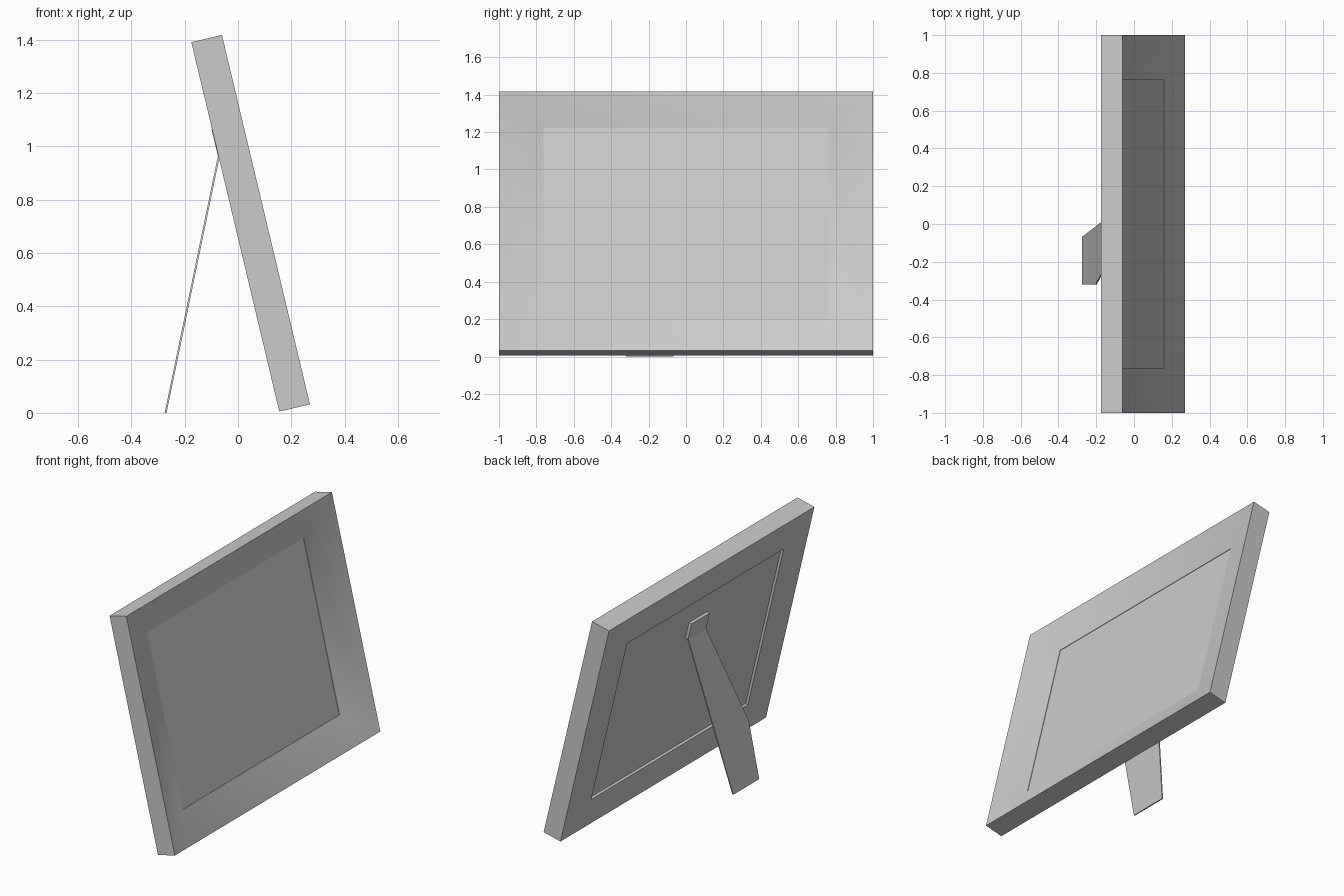
import bpy, math
from mathutils import Matrix, Vector

if "Cube" in bpy.data.objects:
    bpy.data.objects.remove(bpy.data.objects["Cube"], do_unlink=True)

grey = bpy.data.materials.new("plain grey")
grey.use_nodes = True
colour = (0.6, 0.6, 0.6, 1)
grey.diffuse_color = colour
grey.node_tree.nodes["Principled BSDF"].inputs["Base Color"].default_value = colour

HEIGHT, THICK, BORDER_Y, BORDER_Z = 1.424, 0.118, 0.238, 0.185
RECESS, BACK_RECESS = 0.07, 0.016
# Leaning space: x = depth from the back, y = width, z = height along the frame
LEAN = Matrix.Translation((0.155, 0, 0.005)) @ Matrix.Rotation(math.radians(-13.4), 4, 'Y')


def make(name, verts, faces, matrix=Matrix()):
    mesh = bpy.data.meshes.new(name)
    mesh.from_pydata([matrix @ Vector(v) for v in verts], [], faces)
    mesh.materials.append(grey)
    mesh.validate()
    obj = bpy.data.objects.new(name, mesh)
    bpy.context.collection.objects.link(obj)
    return obj


def rectangle(inset, depth):
    """Four corners of a rectangle; inset 0 is the outer edge, 1 the opening."""
    y, z = 1 - inset * BORDER_Y, inset * BORDER_Z
    return [(depth, -y, z), (depth, y, z), (depth, y, HEIGHT - z), (depth, -y, HEIGHT - z)]


def prism(name, near, far, matrix=Matrix()):
    """Solid between two matching outlines."""
    n = len(near)
    sides = [(i, i + n, (i + 1) % n + n, (i + 1) % n) for i in range(n)]
    return make(name, near + far, [tuple(range(n)), tuple(range(2 * n - 1, n - 1, -1))] + sides, matrix)


# Picture frame: four-point moulding profile carried round the rectangle
profile = [(0, 0), (0, THICK), (1, THICK - RECESS), (1, 0)]
verts = [v for p in profile for v in rectangle(*p)]
faces = []
for a in range(4):
    b = (a + 1) % 4
    for i in range(4):
        j = (i + 1) % 4
        faces.append((4 * a + i, 4 * a + j, 4 * b + j, 4 * b + i))
frame = make("frame", verts, faces, LEAN)

# Picture panel set in the opening
panel = prism("picture_panel", rectangle(1, BACK_RECESS), rectangle(1, THICK - RECESS - 0.003), LEAN)

# Hinge tab of the stand, lying against the back panel
tab_outline = [(-0.088, 0.985), (0.088, 0.985), (0.088, 1.09), (-0.088, 1.09)]
tab = prism("stand_tab", [(-0.002, y, z) for y, z in tab_outline],
            [(BACK_RECESS + 0.002, y, z) for y, z in tab_outline], LEAN)

# Stand leg: thin tapered plate from the tab to the floor
outline = [(-0.068, 0), (0.086, 0.965), (-0.088, 0.965), (-0.32, 0.34), (-0.32, 0)]
leg_x = lambda z: -0.275 + 0.2 * z / 0.965
leg = prism("stand_leg", [(leg_x(z), y, z) for y, z in outline],
            [(leg_x(z) + 0.007, y, z) for y, z in outline])

# Consistent normals, softly shaded moulding
for obj in (frame, panel, tab, leg):
    bpy.ops.object.select_all(action='DESELECT')
    obj.select_set(True)
    bpy.context.view_layer.objects.active = obj
    bpy.ops.object.mode_set(mode='EDIT')
    bpy.ops.mesh.select_all(action='SELECT')
    bpy.ops.mesh.normals_make_consistent(inside=False)
    bpy.ops.object.mode_set(mode='OBJECT')
    bpy.ops.object.shade_smooth_by_angle(angle=math.radians(30))
